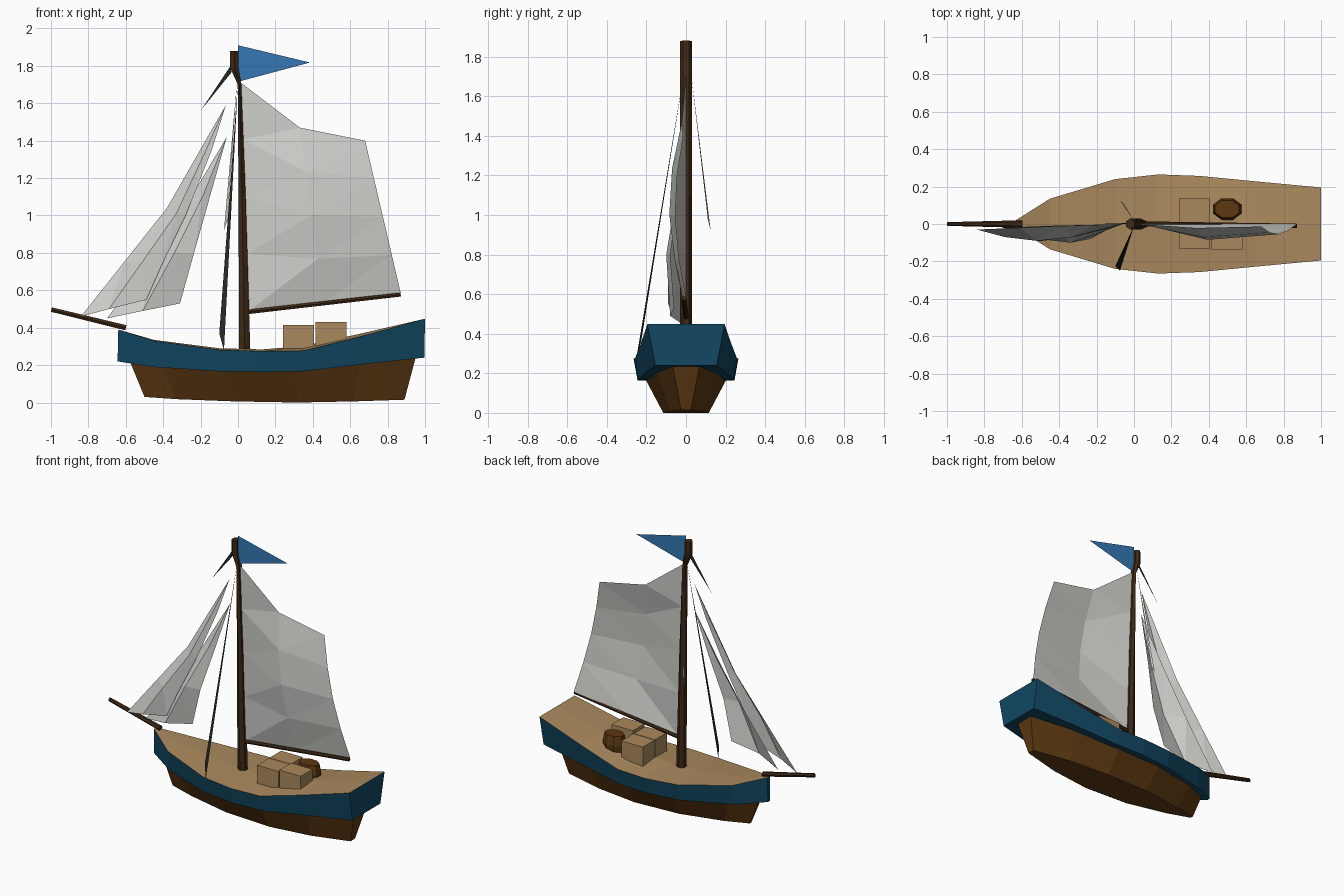
import bpy, bmesh, math
from mathutils import Vector


def mat(name, r, g, b):
    m = bpy.data.materials.new(name)
    m.diffuse_color = (r, g, b, 1)
    return m


TAN = mat("tan_wood", 0.40, 0.25, 0.11)
BLUE = mat("hull_blue", 0.006, 0.065, 0.125)
BROWN = mat("hull_brown", 0.11, 0.04, 0.006)
DARK = mat("dark_wood", 0.05, 0.022, 0.008)
SAIL = mat("sail_cloth", 0.62, 0.62, 0.59)
FLAG = mat("flag_blue", 0.035, 0.19, 0.46)
ROPE = mat("rope_black", 0.02, 0.02, 0.02)


def finish(name, bm, *mats, solid=True):
    bmesh.ops.remove_doubles(bm, verts=bm.verts, dist=1e-4)
    if solid:
        bmesh.ops.recalc_face_normals(bm, faces=bm.faces)
    me = bpy.data.meshes.new(name)
    bm.to_mesh(me)
    bm.free()
    for m in mats:
        me.materials.append(m)
    ob = bpy.data.objects.new(name, me)
    bpy.context.collection.objects.link(ob)
    return ob


def loft(rings):
    """Skin closed rings of equal length and cap both ends."""
    bm = bmesh.new()
    vs = [[bm.verts.new(p) for p in ring] for ring in rings]
    n = len(vs[0])
    for a, b in zip(vs, vs[1:]):
        for i in range(n):
            j = (i + 1) % n
            bm.faces.new((a[i], a[j], b[j], b[i]))
    bm.faces.new(vs[0])
    bm.faces.new(vs[-1])
    return bm


def pole(name, stops, material, sides=6):
    """Faceted pole along stops of (x, y, z, radius_x, radius_y)."""
    pts = [Vector(s[:3]) for s in stops]
    d = (pts[-1] - pts[0]).normalized()
    v = Vector((0, 1, 0))
    u = v.cross(d).normalized()
    rings = []
    for p, s in zip(pts, stops):
        ring = []
        for k in range(sides):
            a = 2 * math.pi * (k + 0.5) / sides
            ring.append(p + u * s[3] * math.cos(a) + v * s[4] * math.sin(a))
        rings.append(ring)
    return finish(name, loft(rings), material)


def sheet(name, rows, material):
    """Thin cloth from rows of points."""
    bm = bmesh.new()
    for a, b in zip(rows, rows[1:]):
        for i in range(len(a) - 1):
            quad = []
            for p in (a[i], a[i + 1], b[i + 1], b[i]):
                if p not in quad:
                    quad.append(p)
            if len(quad) > 2:
                bm.faces.new([bm.verts.new(p) for p in quad])
    bmesh.ops.remove_doubles(bm, verts=bm.verts, dist=1e-4)
    bmesh.ops.triangulate(bm, faces=bm.faces)
    return finish(name, bm, material, solid=False)


# Lower hull: x_top, y_top, z_top, x_bottom, y_bottom, z_bottom
lower = [(-0.58, 0.012, 0.225, -0.50, 0.010, 0.03),
         (-0.40, 0.105, 0.190, -0.33, 0.050, 0.018),
         (-0.05, 0.195, 0.170, -0.02, 0.105, 0.006),
         (0.30, 0.205, 0.170, 0.32, 0.115, 0.0),
         (0.65, 0.150, 0.206, 0.62, 0.085, 0.006),
         (0.95, 0.068, 0.241, 0.89, 0.025, 0.015)]
finish("lower_hull", loft([[(a, -b, c), (a, b, c), (d, e, f), (d, -e, f)]
                           for a, b, c, d, e, f in lower]), BROWN)

# Blue upper band with cambered deck: x, y_top, z_top, y_bottom, z_bottom, camber
upper = [(-0.64, 0.015, 0.390, 0.012, 0.220, 0.0),
         (-0.45, 0.135, 0.330, 0.115, 0.190, 0.005),
         (-0.10, 0.240, 0.282, 0.220, 0.167, 0.008),
         (0.13, 0.265, 0.274, 0.245, 0.164, 0.010),
         (0.35, 0.257, 0.277, 0.240, 0.166, 0.025),
         (0.65, 0.228, 0.352, 0.205, 0.202, 0.015),
         (1.00, 0.195, 0.448, 0.155, 0.240, 0.0)]
bm = loft([[(x, -yt, zt), (x, 0, zt + c), (x, yt, zt),
            (x - 0.004, yb, zb), (x - 0.004, -yb, zb)]
           for x, yt, zt, yb, zb, c in upper])
bmesh.ops.recalc_face_normals(bm, faces=bm.faces)
for f in bm.faces:
    f.material_index = 1 if f.normal.z > 0.6 else 0
finish("upper_hull_and_deck", bm, BLUE, TAN)

# Mast, boom and bowsprit
pole("mast", [(0.036, 0, 0.26, 0.035, 0.03), (0.022, 0, 1.1, 0.022, 0.03),
              (0.008, 0, 1.70, 0.011, 0.03), (-0.02, 0, 1.79, 0.025, 0.03),
              (-0.02, 0, 1.88, 0.025, 0.03)], DARK)
pole("boom", [(0.055, 0, 0.485, 0.014, 0.014), (0.87, -0.01, 0.577, 0.012, 0.012)], DARK)
pole("bowsprit", [(-0.998, 0, 0.497, 0.014, 0.010), (-0.60, 0, 0.400, 0.016, 0.020)], DARK)

# Main sail, bulging to the front side
top = [(0.015, 1.71), (0.33, 1.47), (0.68, 1.40)]
foot = [(0.06, 0.49), (0.46, 0.535), (0.87, 0.585)]
rows = []
for t in (0, 0.25, 0.5, 0.75, 1):
    rows.append([(a[0] + (b[0] - a[0]) * t,
                  -d * math.sin(math.pi * (0.08 + 0.92 * t)),
                  a[1] + (b[1] - a[1]) * t)
                 for a, b, d in zip(top, foot, (0.0, 0.085, 0.055))])
sheet("main_sail", rows, SAIL)

# Two overlapping head sails
head = (-0.065, 0, 1.59)
sheet("outer_jib", [[head] * 3,
                    [(-0.22, -0.005, 1.32), (-0.18, -0.03, 1.33), (-0.14, -0.025, 1.35)],
                    [(-0.38, -0.01, 1.04), (-0.33, -0.07, 1.01), (-0.28, -0.06, 1.00)],
                    [(-0.61, -0.02, 0.75), (-0.52, -0.09, 0.74), (-0.41, -0.08, 0.73)],
                    [(-0.84, -0.03, 0.46), (-0.69, -0.07, 0.50), (-0.49, -0.09, 0.55)]], SAIL)
head = (-0.06, 0, 1.42)
sheet("inner_jib", [[head] * 3,
                    [(-0.25, -0.005, 1.10), (-0.19, -0.05, 1.10), (-0.15, -0.035, 1.10)],
                    [(-0.46, -0.01, 0.78), (-0.34, -0.10, 0.80), (-0.235, -0.08, 0.80)],
                    [(-0.70, -0.02, 0.45), (-0.51, -0.08, 0.49), (-0.31, -0.06, 0.53)]], SAIL)

# Pennant at the mast head
sheet("pennant", [[(0, 0, 1.91), (0.385, 0, 1.818)], [(0, 0, 1.715), (0.385, 0, 1.818)]], FLAG)

# Rigging slivers
for name, a, b, c, m in (
        ("front_shroud", (0.0, -0.01, 1.72), (-0.10, -0.225, 0.37), (-0.075, -0.25, 0.28), ROPE),
        ("back_shroud", (-0.005, 0.025, 1.72), (-0.075, 0.125, 0.92), (-0.055, 0.11, 0.98), SAIL),
        ("forestay", (-0.20, 0.0, 1.56), (-0.04, 0.0, 1.80), (-0.035, 0.005, 1.765), ROPE)):
    sheet(name, [[a, b], [a, c]], m)

# Cargo crates
for i, (x, y, z) in enumerate([(0.323, 0.07, 0.415), (0.323, -0.065, 0.415), (0.498, -0.07, 0.43)]):
    bm = bmesh.new()
    bmesh.ops.create_cube(bm, size=1)
    bmesh.ops.scale(bm, vec=(0.166, 0.13, 0.16), verts=bm.verts)
    bmesh.ops.translate(bm, vec=(x, y, z - 0.08), verts=bm.verts)
    finish("crate_%d" % (i + 1), bm, TAN)

# Barrel beside the crates
pole("barrel", [(0.498, 0.08, 0.28, 0.07, 0.05), (0.498, 0.08, 0.36, 0.082, 0.062),
                (0.498, 0.08, 0.425, 0.07, 0.05)], BROWN, sides=8)
